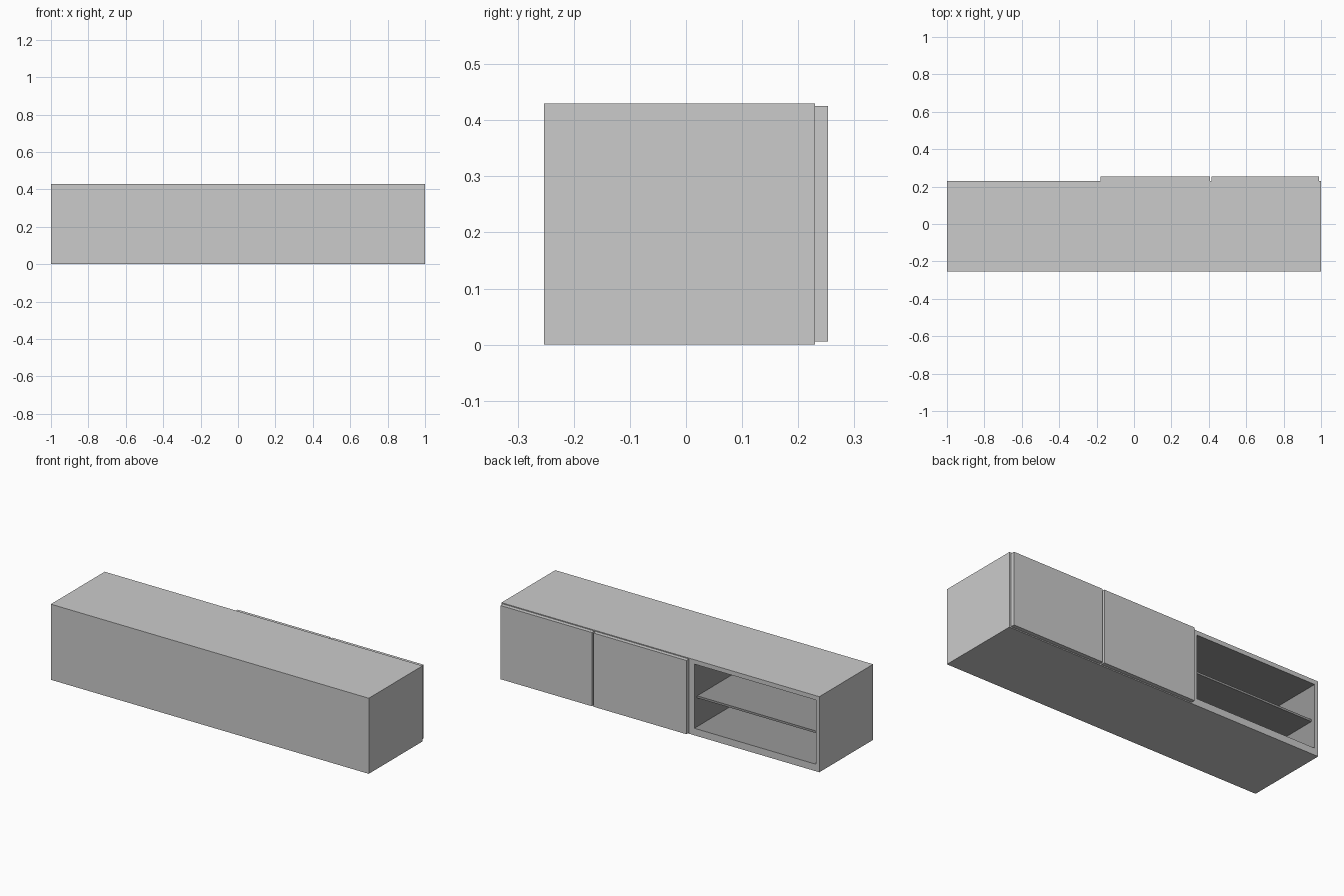
import bpy, bmesh
from mathutils import Vector

if "Cube" in bpy.data.objects:
    bpy.data.objects.remove(bpy.data.objects["Cube"])


def material(name, grey):
    m = bpy.data.materials.new(name)
    m.diffuse_color = (grey, grey, grey, 1)
    m.use_nodes = True
    m.node_tree.nodes["Principled BSDF"].inputs["Base Color"].default_value = m.diffuse_color
    return m


BODY = material("light grey", 0.60)
INSIDE = material("darker grey interior", 0.32)


def add_object(name, bm, mats):
    bmesh.ops.recalc_face_normals(bm, faces=bm.faces)
    me = bpy.data.meshes.new(name)
    bm.to_mesh(me)
    bm.free()
    for m in mats:
        me.materials.append(m)
    ob = bpy.data.objects.new(name, me)
    bpy.context.collection.objects.link(ob)
    return ob


def box_bm(x, y, z):
    bm = bmesh.new()
    bmesh.ops.create_cube(bm, size=1)
    for v in bm.verts:
        v.co = Vector(r[0] if c < 0 else r[1] for c, r in zip(v.co, (x, y, z)))
    return bm


# Carcass: closed front, three compartments sunk into the +y side
Y0, Y1, TOP = -0.253, 0.23, 0.43
INNER_Y = -0.235
ROOM_Z = (0.04, 0.405)
ROOMS = [(-0.978, -0.214), (-0.17, 0.395), (0.425, 0.978)]

bm = box_bm((-1, 1), (Y0, Y1), (0, TOP))


def open_faces():
    return [f for f in bm.faces if f.normal.y > 0.9]


bm.normal_update()
cuts = [((x, 0, 0), (1, 0, 0)) for room in ROOMS for x in room]
cuts += [((0, 0, z), (0, 0, 1)) for z in ROOM_Z]
for co, no in cuts:
    faces = open_faces()
    geom = set(faces)
    for f in faces:
        geom.update(f.edges)
        geom.update(f.verts)
    bmesh.ops.bisect_plane(bm, geom=list(geom), plane_co=co, plane_no=no)
    bm.normal_update()


def in_room(c):
    return (ROOM_Z[0] - 1e-4 < c.z < ROOM_Z[1] + 1e-4
            and any(a - 1e-4 < c.x < b + 1e-4 for a, b in ROOMS))


picked = [f for f in open_faces() if in_room(f.calc_center_median())]
sunk = bmesh.ops.extrude_discrete_faces(bm, faces=picked)["faces"]
for f in sunk:
    for v in f.verts:
        v.co.y = INNER_Y

# Compartment walls take the interior colour
for f in bm.faces:
    c = f.calc_center_median()
    f.material_index = int(in_room(c) and Y0 + 0.005 < c.y < Y1 - 0.005)
add_object("cabinet_carcass", bm, [BODY, INSIDE])

# Shelf, set back a little in the open compartment
add_object("shelf", box_bm((-0.978, -0.214), (INNER_Y, 0.205), (0.203, 0.215)), [INSIDE])

# Two overlay doors
for name, xs in (("door_middle", (-0.18, 0.405)), ("door_end", (0.415, 0.99))):
    add_object(name, box_bm(xs, (Y1, 0.253), (0.006, 0.425)), [BODY])
